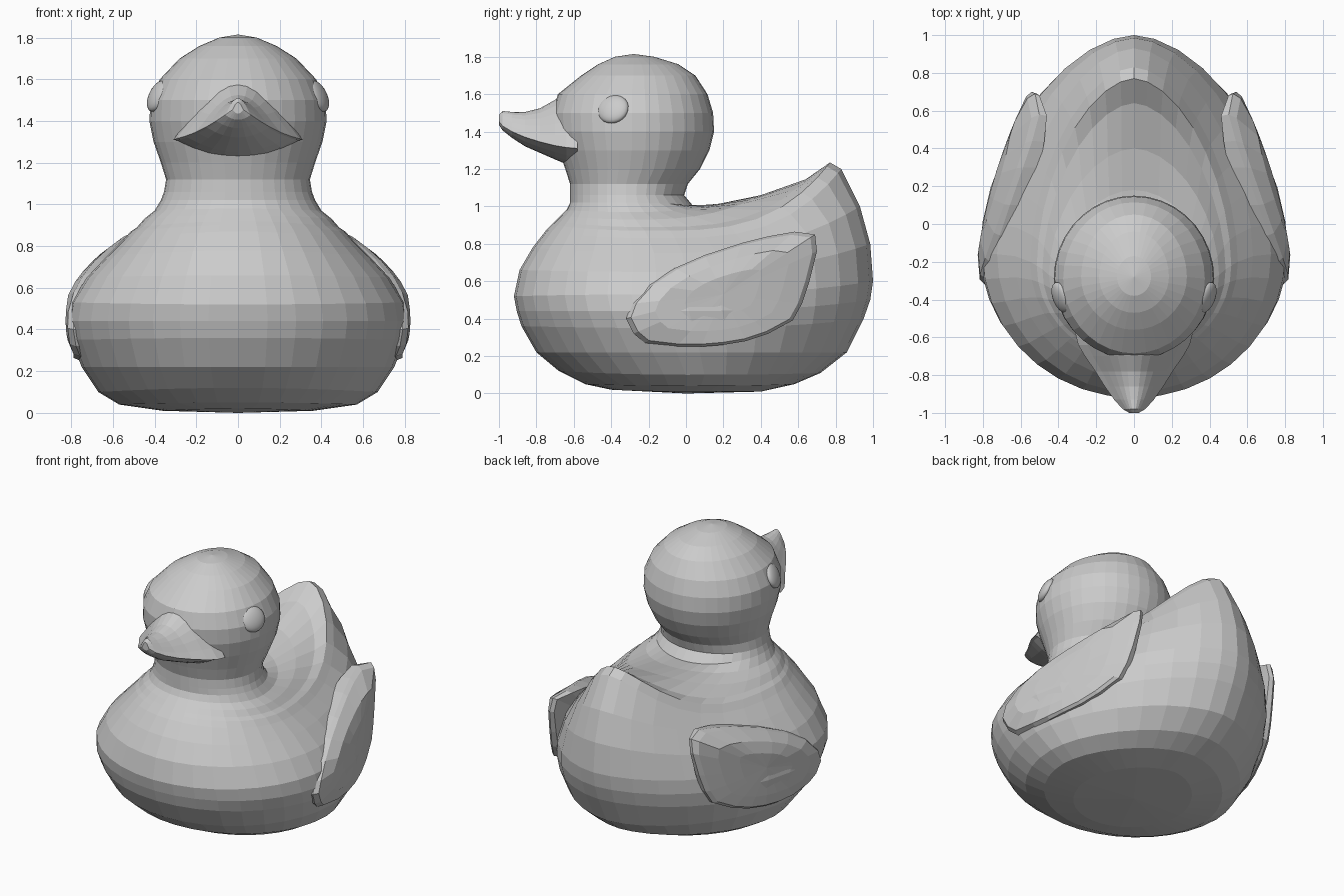
import bpy, bmesh, math
from mathutils import Vector, Matrix

if "Cube" in bpy.data.objects:
    bpy.data.objects.remove(bpy.data.objects["Cube"])


def finish(name, bm):
    bmesh.ops.recalc_face_normals(bm, faces=bm.faces)
    me = bpy.data.meshes.new(name)
    bm.to_mesh(me)
    bm.free()
    ob = bpy.data.objects.new(name, me)
    bpy.context.collection.objects.link(ob)
    return ob


def loft(bm, rings):
    """Skin closed rings of points; returns the vertex rings."""
    rows = [[bm.verts.new(p) for p in r] for r in rings]
    n = len(rows[0])
    for a, b in zip(rows, rows[1:]):
        for i in range(n):
            j = (i + 1) % n
            bm.faces.new((a[i], a[j], b[j], b[i]))
    return rows


def fan(bm, row, point):
    c = bm.verts.new(point)
    for i in range(len(row)):
        bm.faces.new((row[i], row[(i + 1) % len(row)], c))


def mirror_x(ob):
    m = ob.modifiers.new("mirror", 'MIRROR')
    m.use_axis = (True, False, False)


# Body rings: front y, z / back y, z / side y, half width, z
# The back point climbs to the tail tip, then returns along the back to the neck
body = [
    (-.40, .02, .40, .01, 0, .36, .01),
    (-.54, .05, .58, .05, 0, .57, .04),
    (-.68, .12, .72, .11, 0, .67, .10),
    (-.80, .22, .86, .22, -.05, .75, .22),
    (-.88, .36, .95, .40, -.10, .80, .35),
    (-.905, .44, .985, .50, -.14, .815, .44),
    (-.92, .52, 1.0, .60, -.16, .80, .53),
    (-.89, .66, .985, .80, -.16, .725, .65),
    (-.82, .78, .93, 1.0, -.17, .63, .75),
    (-.75, .87, .83, 1.20, -.20, .55, .83),
    (-.72, .90, .77, 1.235, -.22, .515, .87),
    (-.70, .92, .64, 1.145, -.24, .485, .89),
    (-.67, .95, .40, 1.06, -.27, .45, .93),
    (-.64, .98, .18, 1.015, -.30, .40, .97),
    (-.62, 1.02, .04, 1.0, -.32, .37, 1.02),
]
# Neck and head rings: z / front y / back y / side y / half width
head = [
    (1.06, -.62, -.01, -.32, .355), (1.12, -.62, .01, -.32, .345),
    (1.20, -.645, .075, -.30, .37), (1.30, -.68, .125, -.29, .405),
    (1.40, -.71, .15, -.29, .425), (1.50, -.715, .145, -.29, .42),
    (1.60, -.685, .115, -.29, .375), (1.70, -.56, .05, -.28, .28),
    (1.76, -.47, -.04, -.28, .185), (1.80, -.38, -.17, -.28, .09),
]
rows = body + [(f, z, b, z, s, w, z) for z, f, b, s, w in head]


def body_ring(yf, zf, yb, zb, ys, w, zs, n=36):
    pts = []
    for i in range(n):
        a = 2 * math.pi * i / n
        s, c = math.sin(a), math.cos(a)
        taper = 1.76 if zs < .9 else 1.76 + .24 * min(1, (zs - .9) / .12)
        p = 2 / taper if c > 0 else 1
        t = abs(c) ** p
        x = math.copysign(w * abs(s) ** p, s)
        ye, ze = (yb, zb) if c > 0 else (yf, zf)
        power = 2 if c < 0 else 3.5 if zb > 1.1 else 2.7
        pts.append((x, ys + (ye - ys) * t, zs + (ze - zs) * t ** power))
    return pts


bm = bmesh.new()
skin = loft(bm, [body_ring(*r) for r in rows])
fan(bm, skin[0], (0, 0, 0))
fan(bm, skin[-1], (0, -.28, 1.815))
finish("body_and_head", bm)

# Bill: y / half width / mouth-edge z / top z / bottom z
bill = [
    (-.58, .31, 1.31, 1.63, 1.22), (-.64, .295, 1.315, 1.60, 1.23),
    (-.70, .26, 1.325, 1.57, 1.255), (-.78, .205, 1.345, 1.525, 1.29),
    (-.86, .155, 1.37, 1.505, 1.325), (-.93, .105, 1.40, 1.505, 1.37),
    (-.98, .06, 1.43, 1.51, 1.41), (-1.0, .025, 1.455, 1.49, 1.44),
]
rings = []
for y, w, ze, zt, zb in bill:
    ring = []
    for i in range(13):  # bell-shaped upper bill
        s = -1 + i / 6
        ring.append((w * s, y, ze + (zt - ze) * (1 - s * s) ** 1.25))
    for i in range(9):  # rounded lower bill, slightly inset
        s = 1 - i / 4
        ring.append((.93 * w * s, y, ze - .004 - (ze - zb) * (1 - s * s)))
    rings.append(ring)
bm = bmesh.new()
skin = loft(bm, rings)
bm.faces.new(skin[0])
bm.faces.new(skin[-1])
finish("bill", bm)

# Wings: side outline in y, z
outline = [(-.32, .40), (-.28, .32), (-.22, .27), (-.05, .25), (.08, .25), (.2, .26),
           (.32, .28), (.44, .32), (.57, .39), (.62, .48), (.66, .60), (.70, .76),
           (.69, .85), (.58, .865), (.44, .84), (.3, .805), (.1, .74), (-.06, .67),
           (-.20, .58), (-.29, .48)]


def wing_x(y, z):
    top = .84 - 1.85 * max(0, z - .45) ** 2 - 2 * max(0, .40 - z) ** 2
    return min(.80 - .2 * y - .2 * y * y, top)


def wing_ring(scale, depth, slope=0, sink=0):
    """Wing contour; sink buries the front edge in the body."""
    pts = []
    for y, z in outline:
        y, z = .2 + (y - .2) * scale, .53 + (z - .53) * scale
        d = depth + slope * (.7 - y) + sink * min(1, max(0, (.2 - y) / .4))
        pts.append((wing_x(y, z) - d, y, z))
    return pts


bm = bmesh.new()
skin = loft(bm, [wing_ring(.98, .05, .16), wing_ring(1, .02, 0, .03),
                 wing_ring(.95, .003, 0, .02), wing_ring(.7, 0), wing_ring(.4, 0)])
fan(bm, skin[0], (.55, .2, .53))
fan(bm, skin[-1], (wing_x(.2, .53), .2, .53))
mirror_x(finish("wings", bm))

# Eyes: flattened spheres lying on the head
bm = bmesh.new()
turn = Vector((.84, -.34, .42)).to_track_quat('Z', 'Y').to_matrix().to_4x4()
bmesh.ops.create_uvsphere(bm, u_segments=24, v_segments=12, radius=1,
                          matrix=Matrix.Translation((.383, -.39, 1.52)) @ turn
                          @ Matrix.Diagonal((.087, .082, .035, 1)))
eyes = finish("eyes", bm)
mirror_x(eyes)
for p in eyes.data.polygons:
    p.use_smooth = True
